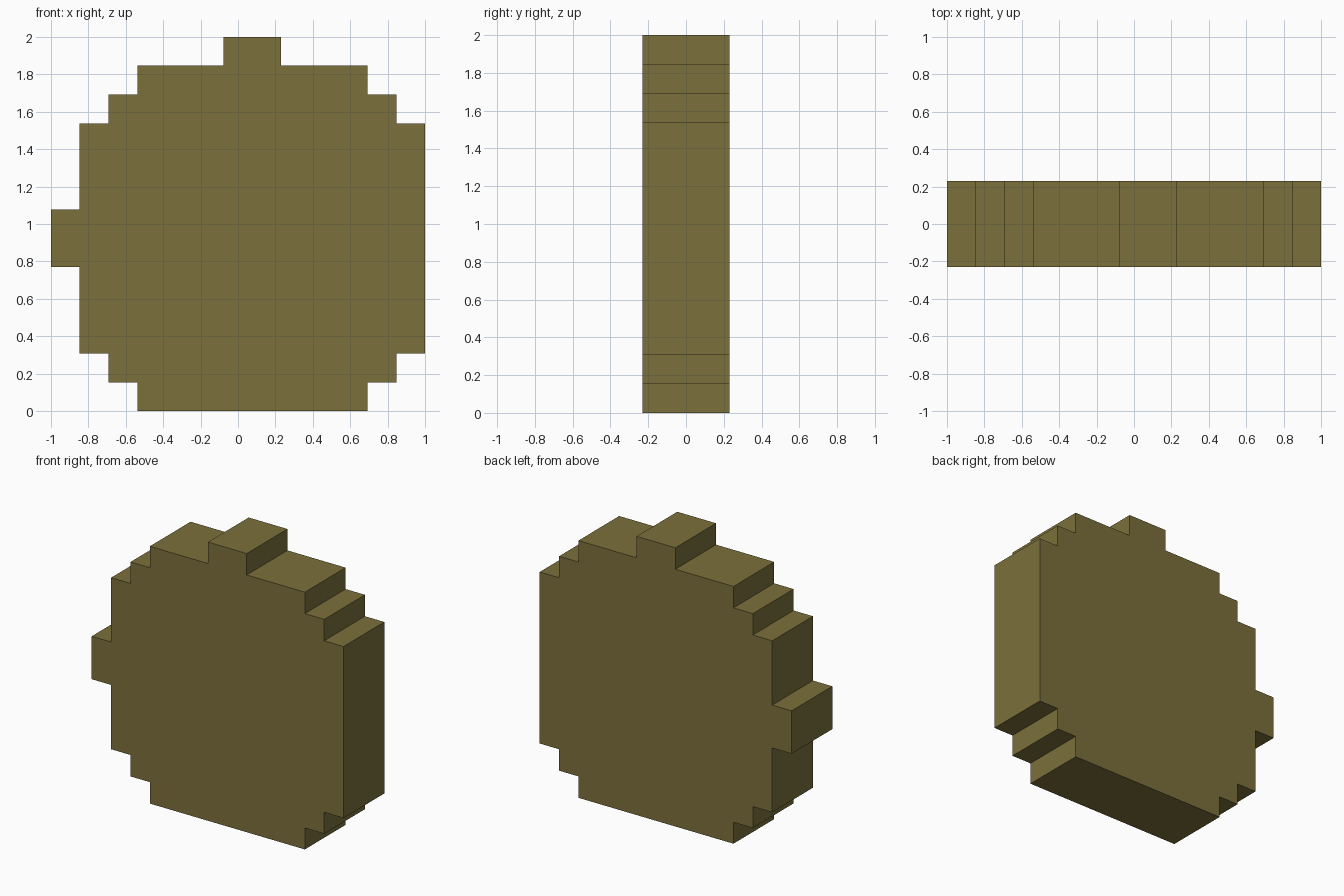
import bpy, bmesh

if "Cube" in bpy.data.objects:
    bpy.data.objects.remove(bpy.data.objects["Cube"])

CELL = 2 / 13          # the disc is drawn on a 13 x 13 grid of blocks
HALF_DEPTH = 1.5 * CELL

# Stepped outline in grid cells (x, z), anticlockwise seen from the front
outline = [
    (3, 0), (11, 0), (11, 1), (12, 1), (12, 2), (13, 2),        # base, lower right steps
    (13, 10), (12, 10), (12, 11), (11, 11), (11, 12),           # right side, upper right steps
    (8, 12), (8, 13), (6, 13), (6, 12),                         # top tab
    (3, 12), (3, 11), (2, 11), (2, 10), (1, 10),                # upper left steps
    (1, 7), (0, 7), (0, 5), (1, 5),                             # left tab
    (1, 2), (2, 2), (2, 1), (3, 1),                             # lower left steps
]

# Extrude the outline into a slab
bm = bmesh.new()
front = bm.faces.new([bm.verts.new((x * CELL - 1, -HALF_DEPTH, z * CELL)) for x, z in outline])
result = bmesh.ops.extrude_face_region(bm, geom=[front], use_keep_orig=True)
moved = [v for v in result["geom"] if isinstance(v, bmesh.types.BMVert)]
bmesh.ops.translate(bm, verts=moved, vec=(0, 2 * HALF_DEPTH, 0))
bmesh.ops.recalc_face_normals(bm, faces=bm.faces)

mesh = bpy.data.meshes.new("stepped_disc")
bm.to_mesh(mesh)
bm.free()
disc = bpy.data.objects.new("stepped_disc", mesh)
bpy.context.collection.objects.link(disc)

# Olive colour
olive = bpy.data.materials.new("olive")
olive.diffuse_color = (0.2, 0.16, 0.045, 1)
olive.use_nodes = True
olive.node_tree.nodes["Principled BSDF"].inputs["Base Color"].default_value = olive.diffuse_color
mesh.materials.append(olive)
